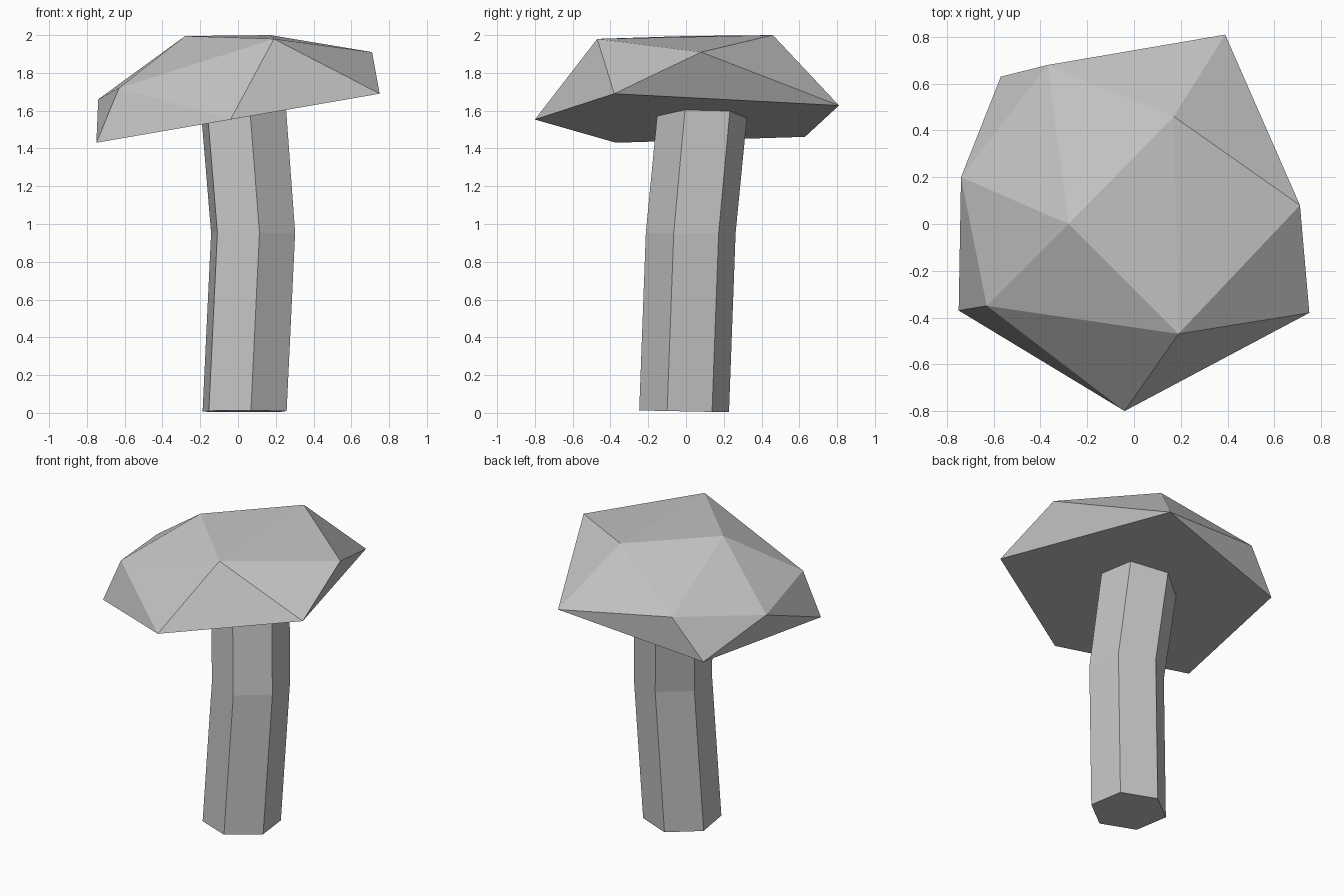
import bpy, bmesh, math

cube = bpy.data.objects.get("Cube")
if cube:
    bpy.data.objects.remove(cube, do_unlink=True)

# One plain grey for the whole mushroom
grey = bpy.data.materials.new("plain_grey")
grey.use_nodes = True
colour = (0.55, 0.55, 0.55, 1)
grey.diffuse_color = colour
grey.node_tree.nodes["Principled BSDF"].inputs["Base Color"].default_value = colour


def make_object(name, bm):
    bmesh.ops.recalc_face_normals(bm, faces=bm.faces[:])
    mesh = bpy.data.meshes.new(name)
    bm.to_mesh(mesh)
    bm.free()
    mesh.materials.append(grey)
    obj = bpy.data.objects.new(name, mesh)
    bpy.context.collection.objects.link(obj)
    return obj


def rim_height(x):
    # Tilted plane of the cap's underside
    return 1.56 + 0.173 * x


# Cap: faceted dome over a tilted five-sided rim
rim = [(-0.04, -0.80), (0.75, -0.38), (0.39, 0.81), (-0.57, 0.63), (-0.75, -0.37)]
dome = [(0.71, 0.08, 1.91), (0.17, 0.46, 2.0), (-0.37, 0.68, 1.73), (-0.74, 0.20, 1.66),
        (-0.63, -0.35, 1.72), (0.19, -0.47, 1.98), (-0.28, 0.0, 1.995)]
bm = bmesh.new()
for x, y in rim:
    bm.verts.new((x, y, rim_height(x)))
for p in dome:
    bm.verts.new(p)
bmesh.ops.convex_hull(bm, input=bm.verts[:])
bmesh.ops.dissolve_limit(bm, angle_limit=math.radians(1), verts=bm.verts[:], edges=bm.edges[:])
make_object("cap", bm)

# Stem: bent six-sided tube made of three rings
SIDES, RADIUS, TURN = 6, 0.24, math.radians(-22)
centres = [(0.035, -0.01), (0.08, 0.025), (0.032, 0.085)]
heights = [lambda x, y: 0.008 - 0.02 * y,
           lambda x, y: 0.953,
           lambda x, y: rim_height(x) + 0.005]
bm = bmesh.new()
rings = []
for (cx, cy), height in zip(centres, heights):
    ring = []
    for i in range(SIDES):
        a = TURN + i * math.tau / SIDES
        x, y = cx + RADIUS * math.cos(a), cy + RADIUS * math.sin(a)
        ring.append(bm.verts.new((x, y, height(x, y))))
    rings.append(ring)
for low, high in zip(rings, rings[1:]):
    for i in range(SIDES):
        j = (i + 1) % SIDES
        bm.faces.new((low[i], low[j], high[j], high[i]))
bm.faces.new(rings[0])
bm.faces.new(rings[-1])
make_object("stem", bm)
